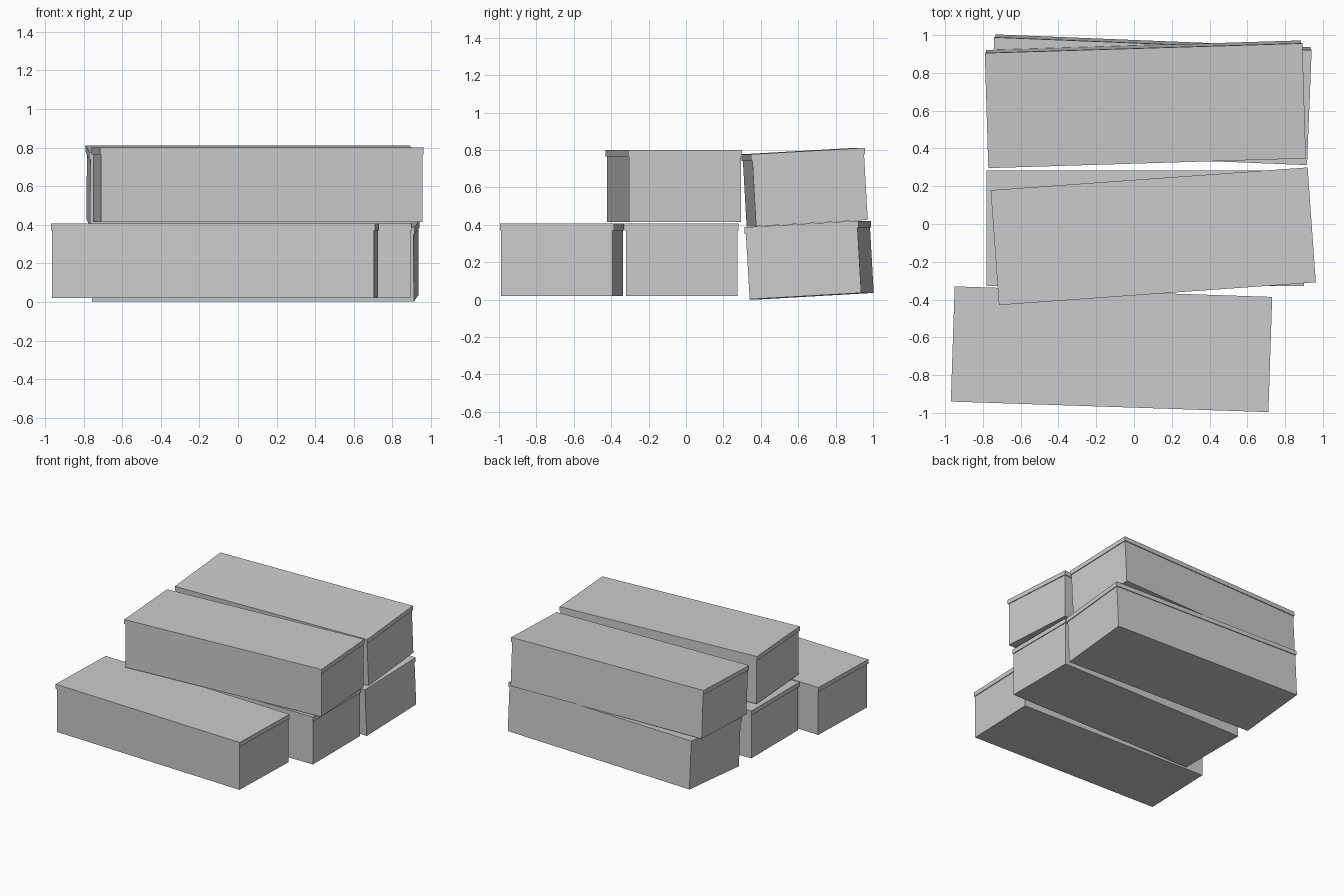
import bpy
from math import radians
from mathutils import Matrix, Euler, Vector

if "Cube" in bpy.data.objects:
    bpy.data.objects.remove(bpy.data.objects["Cube"])

LENGTH, WIDTH, HEIGHT = 1.682, 0.61, 0.386   # overall size of one lidded box
LID, LIP = 0.036, 0.006                      # lid thickness and overhang


def block(name, size, z, frame):
    """Plain block centred at height z in the box's own tilted frame."""
    bpy.ops.mesh.primitive_cube_add(size=1)
    ob = bpy.context.object
    ob.name = name
    ob.data.transform(frame @ Matrix.Translation((0, 0, z)) @ Matrix.Diagonal((*size, 1)))
    return ob


def lidded_box(name, top, yaw, tilt=0):
    """Box with overhanging lid; origin of the frame is the centre of the lid top."""
    rot = Euler((radians(tilt), 0, radians(yaw))).to_matrix().to_4x4()
    frame = Matrix.Translation(Vector(top)) @ rot
    body_h = HEIGHT - LID
    block(name + "_body", (LENGTH - 2 * LIP, WIDTH - 2 * LIP, body_h), -LID - body_h / 2, frame)
    block(name + "_lid", (LENGTH, WIDTH, LID), -LID / 2, frame)


# lower layer
lidded_box("front_box", (-0.119, -0.663, 0.406), -1.9)
lidded_box("middle_box", (0.059, -0.023, 0.406), 0)
lidded_box("back_box", (0.088, 0.650, 0.404), -2.3, 3.25)

# upper layer
lidded_box("upper_middle_box", (0.102, -0.065, 0.800), 4.1)
lidded_box("upper_back_box", (0.060, 0.626, 0.794), 1.75, 3.25)
